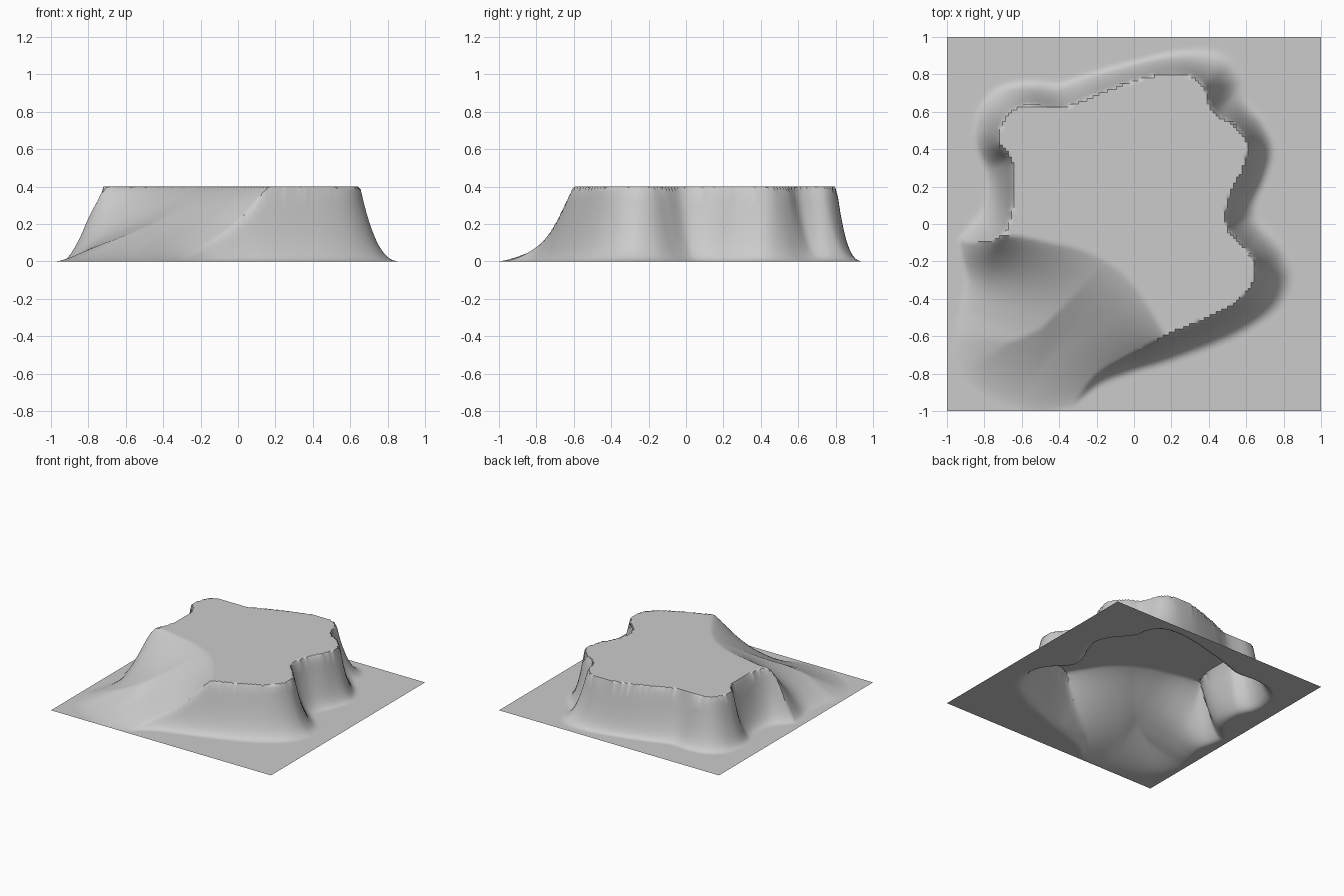
import bpy, bmesh, math
from mathutils import Vector, kdtree

if "Cube" in bpy.data.objects:
    bpy.data.objects.remove(bpy.data.objects["Cube"])

N = 128          # grid cells per side
TOP = 0.40       # plateau height

# Plateau rim, clockwise from the left; the last points run past the ramp corner
RIM = [(-0.71, -0.06), (-0.66, 0.05), (-0.65, 0.20), (-0.66, 0.34), (-0.72, 0.42),
       (-0.72, 0.51), (-0.67, 0.60), (-0.57, 0.64), (-0.38, 0.63), (-0.20, 0.70),
       (0.00, 0.77), (0.13, 0.80), (0.28, 0.80), (0.37, 0.75), (0.40, 0.66),
       (0.44, 0.59), (0.53, 0.54), (0.60, 0.46), (0.61, 0.38), (0.58, 0.27),
       (0.51, 0.13), (0.50, -0.01), (0.58, -0.11), (0.64, -0.19), (0.65, -0.28),
       (0.60, -0.38), (0.49, -0.46), (0.30, -0.55), (0.10, -0.63), (-0.20, -0.73),
       (-0.34, -0.85), (-0.50, -1.05), (-0.90, -1.05), (-1.05, -0.70), (-0.98, -0.36),
       (-0.84, -0.17)]

# Foot of the cliff, same direction
FOOT = [(-0.92, -0.03), (-0.83, 0.09), (-0.80, 0.20), (-0.82, 0.30), (-0.86, 0.40),
        (-0.87, 0.51), (-0.83, 0.65), (-0.72, 0.75), (-0.55, 0.78), (-0.40, 0.77),
        (-0.20, 0.83), (0.00, 0.88), (0.20, 0.93), (0.40, 0.95), (0.52, 0.91),
        (0.59, 0.80), (0.61, 0.68), (0.69, 0.58), (0.75, 0.47), (0.76, 0.37),
        (0.72, 0.24), (0.67, 0.12), (0.68, 0.04), (0.76, -0.04), (0.83, -0.13),
        (0.87, -0.27), (0.82, -0.42), (0.70, -0.53), (0.50, -0.64), (0.20, -0.75),
        (0.00, -0.81), (-0.20, -0.89), (-0.40, -1.05), (-0.50, -1.20), (-1.00, -1.20),
        (-1.20, -0.70), (-1.10, -0.28)]

# Ramp in the front left corner: top edge (left to right) and foot (left to right)
RAMP_TOP = [(-0.71, -0.06), (-0.60, -0.07), (-0.45, -0.10), (-0.28, -0.14),
            (-0.12, -0.22), (0.00, -0.33), (0.09, -0.46), (0.17, -0.60)]
RAMP_FOOT = [(-0.85, 0.12), (-0.93, 0.00), (-0.93, -0.15), (-0.90, -0.30), (-0.93, -0.45),
             (-0.97, -0.62), (-0.92, -0.80), (-0.78, -0.92), (-0.60, -0.99), (-0.45, -1.00),
             (-0.25, -0.96), (0.00, -0.93), (0.20, -0.92)]


class Line:
    """Smooth curve through points, with signed distance (positive on its left)."""

    def __init__(self, points, closed, steps=24):
        p = [Vector(q) for q in points]
        n = len(p)
        at = (lambda i: p[i % n]) if closed else (lambda i: p[max(0, min(n - 1, i))])
        self.pts = []
        for i in range(n if closed else n - 1):
            a, b, c, d = (at(i + k) for k in (-1, 0, 1, 2))
            for s in range(steps):
                t = s / steps
                self.pts.append(0.5 * (2 * b + (c - a) * t + (2 * a - 5 * b + 4 * c - d) * t * t
                                       + (3 * b - a - 3 * c + d) * t ** 3))
        if not closed:
            self.pts.append(p[-1])
        self.closed = closed
        self.tree = kdtree.KDTree(len(self.pts))
        for i, q in enumerate(self.pts):
            self.tree.insert((q.x, q.y, 0), i)
        self.tree.balance()

    def distance(self, x, y):
        _, i, dist = self.tree.find((x, y, 0))
        n = len(self.pts)
        lo, hi = (i - 1, (i + 1) % n) if self.closed else (max(0, i - 1), min(n - 1, i + 1))
        t = self.pts[hi] - self.pts[lo]
        d = Vector((x, y)) - self.pts[i]
        return dist if t.x * d.y - t.y * d.x > 0 else -dist


rim, foot = Line(RIM, True), Line(FOOT, True)
ramp_top, ramp_foot = Line(RAMP_TOP, False), Line(RAMP_FOOT, False)


def cliff(x, y):
    """Flat inside the rim, concave scree slope down to the foot."""
    r, f = rim.distance(x, y), -foot.distance(x, y)
    if r <= 0:
        return TOP
    if f <= 0:
        return 0.0
    return TOP * (f / (f + r)) ** 2.5


def ramp(x, y):
    """Gentle slope between the ramp's top edge and its foot."""
    r, f = -ramp_top.distance(x, y), ramp_foot.distance(x, y)
    if r <= 0:
        return TOP
    if f <= 0:
        return 0.0
    t = f / (f + r)
    return TOP * 0.5 * (t ** 1.2 + t * t * (3 - 2 * t))


# Terrain sheet
bm = bmesh.new()
bmesh.ops.create_grid(bm, x_segments=N, y_segments=N, size=1.0)
for v in bm.verts:
    x, y = v.co.x, v.co.y
    z = cliff(x, y)
    if x < 0.19 and y < 0.0:
        z = min(z, ramp(x, y))
    v.co.z = z
mesh = bpy.data.meshes.new("plateau_terrain")
bm.to_mesh(mesh)
bm.free()
terrain = bpy.data.objects.new("plateau_terrain", mesh)
bpy.context.collection.objects.link(terrain)

grey = bpy.data.materials.new("stone grey")
grey.diffuse_color = (0.6, 0.6, 0.6, 1)
grey.use_nodes = True
grey.node_tree.nodes["Principled BSDF"].inputs["Base Color"].default_value = grey.diffuse_color
mesh.materials.append(grey)

bpy.context.view_layer.objects.active = terrain
terrain.select_set(True)
bpy.ops.object.shade_smooth_by_angle(angle=math.radians(40))
